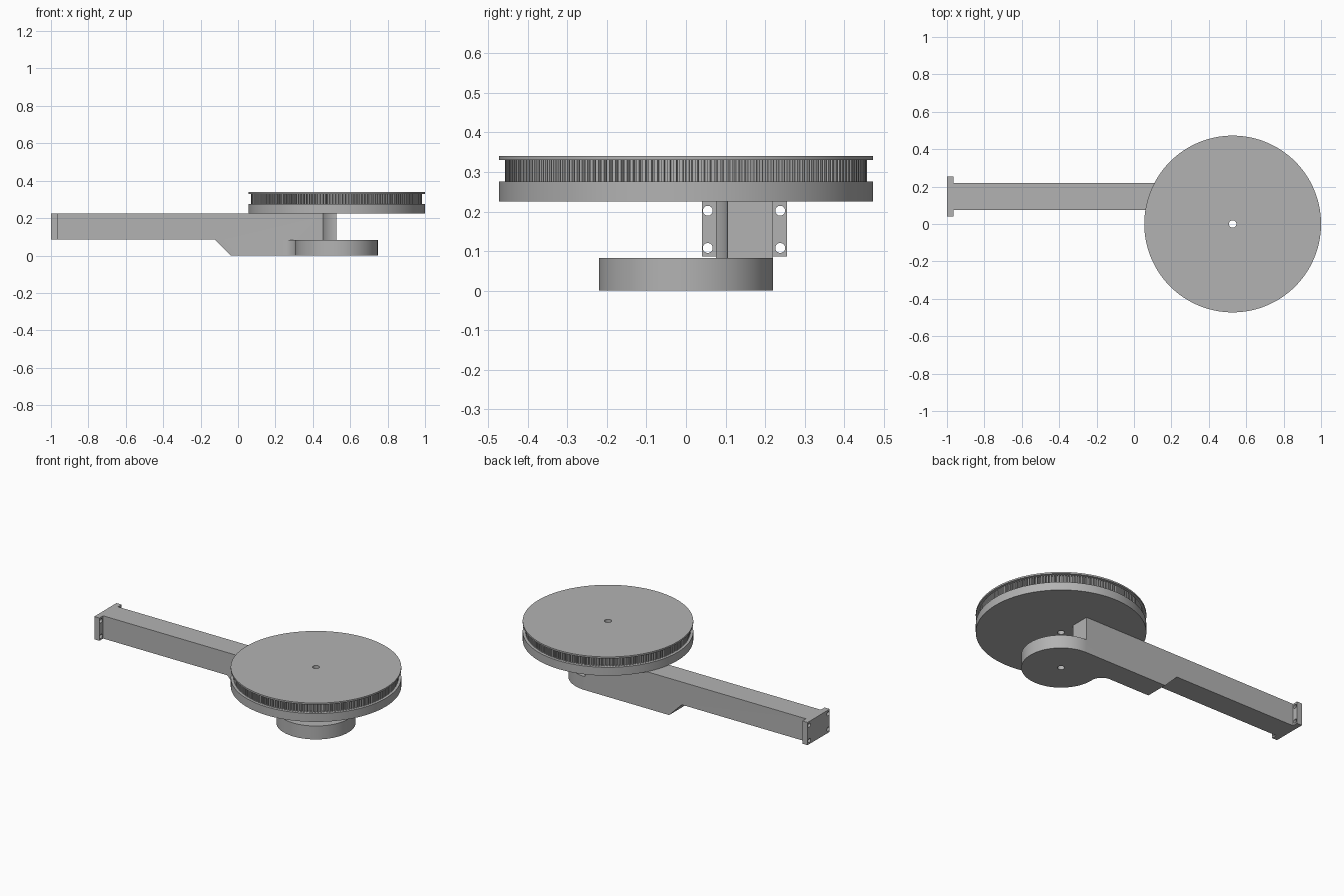
import bpy
import bmesh
from math import sin, cos, pi, radians
from mathutils import Matrix

cube = bpy.data.objects.get("Cube")
if cube:
    bpy.data.objects.remove(cube, do_unlink=True)

AXLE = (0.5275, 0.0)      # shared axis of the pulley and the base disc
ARM_Y = (0.076, 0.22)
ARM_Z = (0.086, 0.225)

grey = bpy.data.materials.new("plain_grey")
grey.use_nodes = True
grey.diffuse_color = (0.45, 0.45, 0.45, 1)
grey.node_tree.nodes["Principled BSDF"].inputs["Base Color"].default_value = grey.diffuse_color


def arc(centre, radius, start=0, end=360, steps=128):
    """Points on an arc; a full turn leaves out the repeated last point."""
    count = steps if end - start == 360 else steps + 1
    angles = [radians(start + (end - start) * i / steps) for i in range(count)]
    return [(centre[0] + radius * cos(a), centre[1] + radius * sin(a)) for a in angles]


def prism(name, outline, low, high, axis="z"):
    """Extrude an outline along z, or along y (outline in xz) or x (outline in yz)."""
    place = {"z": lambda a, b, c: (a, b, c),
             "y": lambda a, b, c: (a, c, b),
             "x": lambda a, b, c: (c, a, b)}[axis]
    bm = bmesh.new()
    face = bm.faces.new([bm.verts.new(place(a, b, low)) for a, b in outline])
    extruded = bmesh.ops.extrude_face_region(bm, geom=[face])["geom"]
    step = place(0, 0, high - low)
    bmesh.ops.translate(bm, vec=step, verts=[v for v in extruded if isinstance(v, bmesh.types.BMVert)])
    bmesh.ops.recalc_face_normals(bm, faces=bm.faces)
    mesh = bpy.data.meshes.new(name)
    bm.to_mesh(mesh)
    bm.free()
    mesh.materials.append(grey)
    obj = bpy.data.objects.new(name, mesh)
    bpy.context.collection.objects.link(obj)
    return obj


def combine(obj, other, operation):
    """Apply a boolean and discard the second object."""
    other.hide_render = True
    mod = obj.modifiers.new("combine", "BOOLEAN")
    mod.operation = operation
    mod.solver = "EXACT"
    mod.object = other
    bpy.context.view_layer.objects.active = obj
    bpy.ops.object.modifier_apply(modifier=mod.name)
    bpy.data.objects.remove(other, do_unlink=True)


def box_outline(a, b):
    return [(a[0], b[0]), (a[1], b[0]), (a[1], b[1]), (a[0], b[1])]


def bore(obj):
    combine(obj, prism("bore_cutter", arc(AXLE, 0.02, steps=32), -0.1, 0.5), "DIFFERENCE")


# Arm: side profile with a sloped step down to the floor
arm = prism("arm", [(-0.97, ARM_Z[1]), (-0.97, ARM_Z[0]), (-0.126, ARM_Z[0]),
                    (-0.04, 0), (AXLE[0], 0), (AXLE[0], ARM_Z[1])], *ARM_Y, axis="y")

# Round clearance at the arm tip, above the base disc
combine(arm, prism("clearance_cutter", arc(AXLE, 0.105), 0.082, 0.4), "DIFFERENCE")

# Base disc and the concave fillet that blends it into the arm
combine(arm, prism("base_disc", arc(AXLE, 0.22), 0, 0.082), "UNION")
fillet = arc((0.238, 0.006), 0.07, 0, 90, 16) + [(0.238, 0.12), (0.38, 0.12), (0.38, 0.006)]
combine(arm, prism("base_fillet", fillet, 0, 0.082), "UNION")
bore(arm)

# Mounting plate with four screw holes
plate = prism("mounting_plate", box_outline((0.04, 0.255), ARM_Z), -1, -0.965, axis="x")
for y in (0.055, 0.238):
    for z in (0.108, 0.202):
        combine(plate, prism("screw_cutter", arc((y, z), 0.0125, steps=32), -1.1, -0.9, axis="x"), "DIFFERENCE")

# Pulley: two flanges around a toothed ring
lower_flange = prism("pulley_lower_flange", arc(AXLE, 0.4725), 0.225, 0.276)
upper_flange = prism("pulley_upper_flange", arc(AXLE, 0.4725), 0.33, 0.34)
teeth = 180
tooth_outline = []
for i in range(teeth):
    for part, radius in ((0, 0.457), (0.5, 0.457), (0.58, 0.443), (0.92, 0.443)):
        a = 2 * pi * (i + part) / teeth
        tooth_outline.append((AXLE[0] + radius * cos(a), AXLE[1] + radius * sin(a)))
tooth_ring = prism("pulley_tooth_ring", tooth_outline, 0.276, 0.33)
for part in (lower_flange, tooth_ring, upper_flange):
    bore(part)

# Smooth the round walls and keep the edges crisp
bpy.ops.object.select_all(action="DESELECT")
for obj in (arm, plate, lower_flange, upper_flange, tooth_ring):
    obj.select_set(True)
bpy.context.view_layer.objects.active = arm
bpy.ops.object.shade_smooth_by_angle(angle=radians(25))
